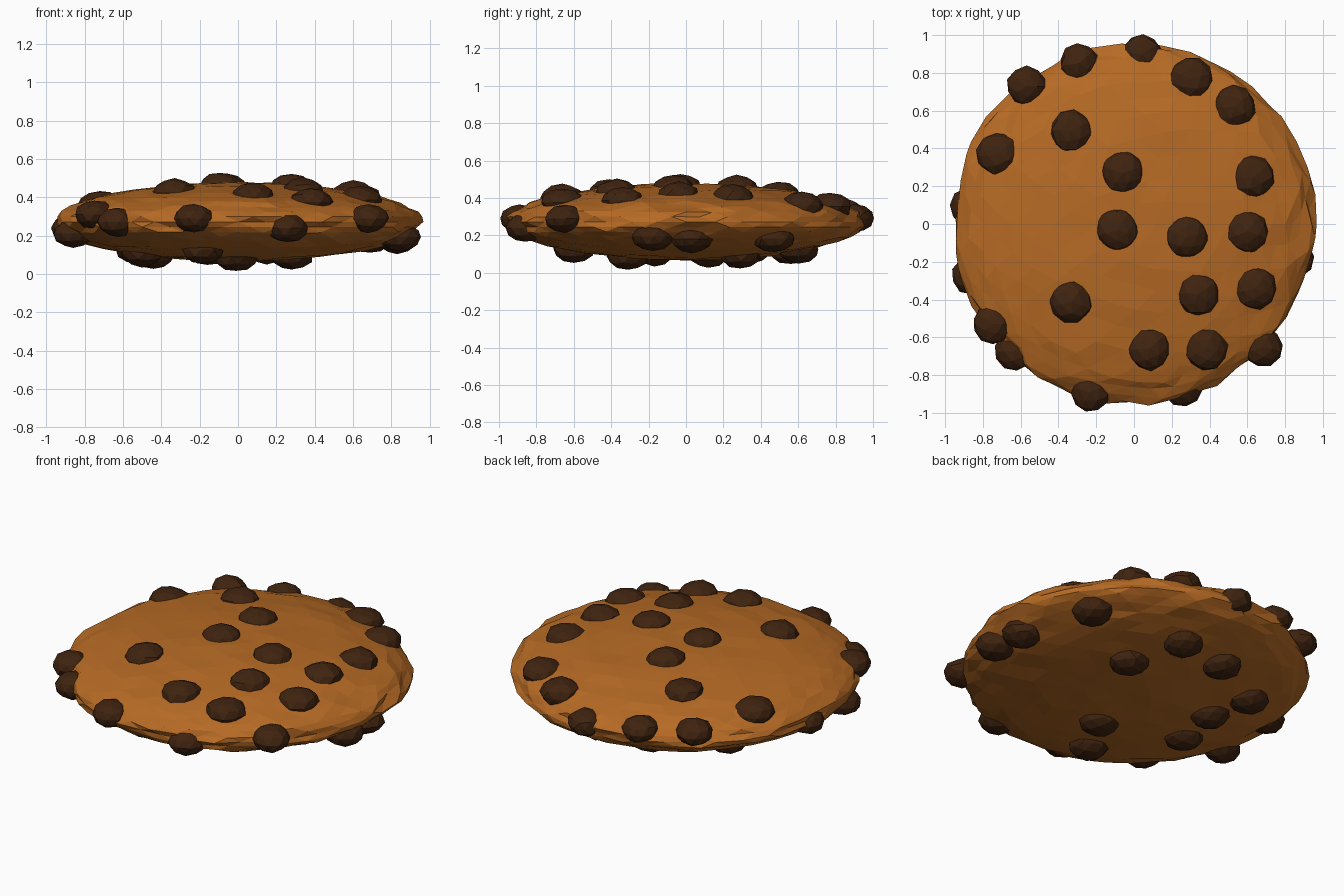
import bpy
import random
from math import sqrt, pi
from mathutils import Vector

random.seed(7)
if "Cube" in bpy.data.objects:
    bpy.data.objects.remove(bpy.data.objects["Cube"], do_unlink=True)

RADIUS, HALF, MID = 0.955, 0.205, 0.272


def material(name, rgb):
    mat = bpy.data.materials.new(name)
    mat.use_nodes = True
    mat.diffuse_color = (*rgb, 1)
    mat.node_tree.nodes["Principled BSDF"].inputs["Base Color"].default_value = (*rgb, 1)
    return mat


def lump(name, subdivisions, centre, size, jitter, mat):
    """Flat-shaded, squashed, slightly uneven ball."""
    bpy.ops.mesh.primitive_ico_sphere_add(subdivisions=subdivisions, radius=1)
    obj = bpy.context.object
    obj.name = name
    obj.data.materials.append(mat)
    for v in obj.data.vertices:
        v.co *= 1 + random.uniform(-jitter, jitter)
        v.co = Vector([c * s for c, s in zip(v.co, size)])
    obj.location = centre
    obj.data.shade_flat()
    return obj


def dome(x, y):
    """Height of the cookie surface above its middle plane."""
    return HALF * sqrt(max(0, 1 - (x * x + y * y) / RADIUS ** 2))


dough = material("baked dough", (0.47, 0.145, 0.018))
chocolate = material("dark chocolate", (0.05, 0.017, 0.005))

# Cookie body
lump("cookie_body", 4, (0, 0, MID), (RADIUS, RADIUS, HALF), 0.02, dough)


def chip(name, x, y, z, width):
    obj = lump(name, 2, (x, y, z), (width, width, 0.075), 0.05, chocolate)
    obj.rotation_euler.z = random.uniform(0, 2 * pi)


# Chips on the upper face
top_chips = [(-.33, .49), (-.06, .27), (-.72, .37), (-.09, -.03), (.28, -.07),
             (.60, -.04), (.63, .25), (.53, .62), (.30, .77), (.34, -.37),
             (.64, -.34), (-.33, -.41), (.08, -.66), (.38, -.66)]
for i, (x, y) in enumerate(top_chips):
    chip(f"top_chip_{i + 1}", x, y, MID + dome(x, y) - 0.02, 0.115)

# Chips on the underside
bottom_chips = [(.69, .47), (.83, .03), (.84, -.18), (.15, .60), (.28, .29),
                (-.16, .56), (-.53, .35), (-.44, .12), (-.50, -.17),
                (-.01, -.31), (-.18, -.60)]
for i, (x, y) in enumerate(bottom_chips):
    chip(f"bottom_chip_{i + 1}", x, y, MID - dome(x, y) + 0.01, 0.112)

# Chips around the rim
rim_chips = [(-.57, .73, .33), (-.29, .85, .32), (.04, .90, .29), (-.87, .09, .24),
             (-.86, -.27, .21), (-.75, -.53, .31), (-.63, -.67, .27),
             (-.23, -.89, .29), (.26, -.86, .24), (.68, -.65, .29)]
for i, (x, y, z) in enumerate(rim_chips):
    chip(f"rim_chip_{i + 1}", x, y, z, 0.105)
